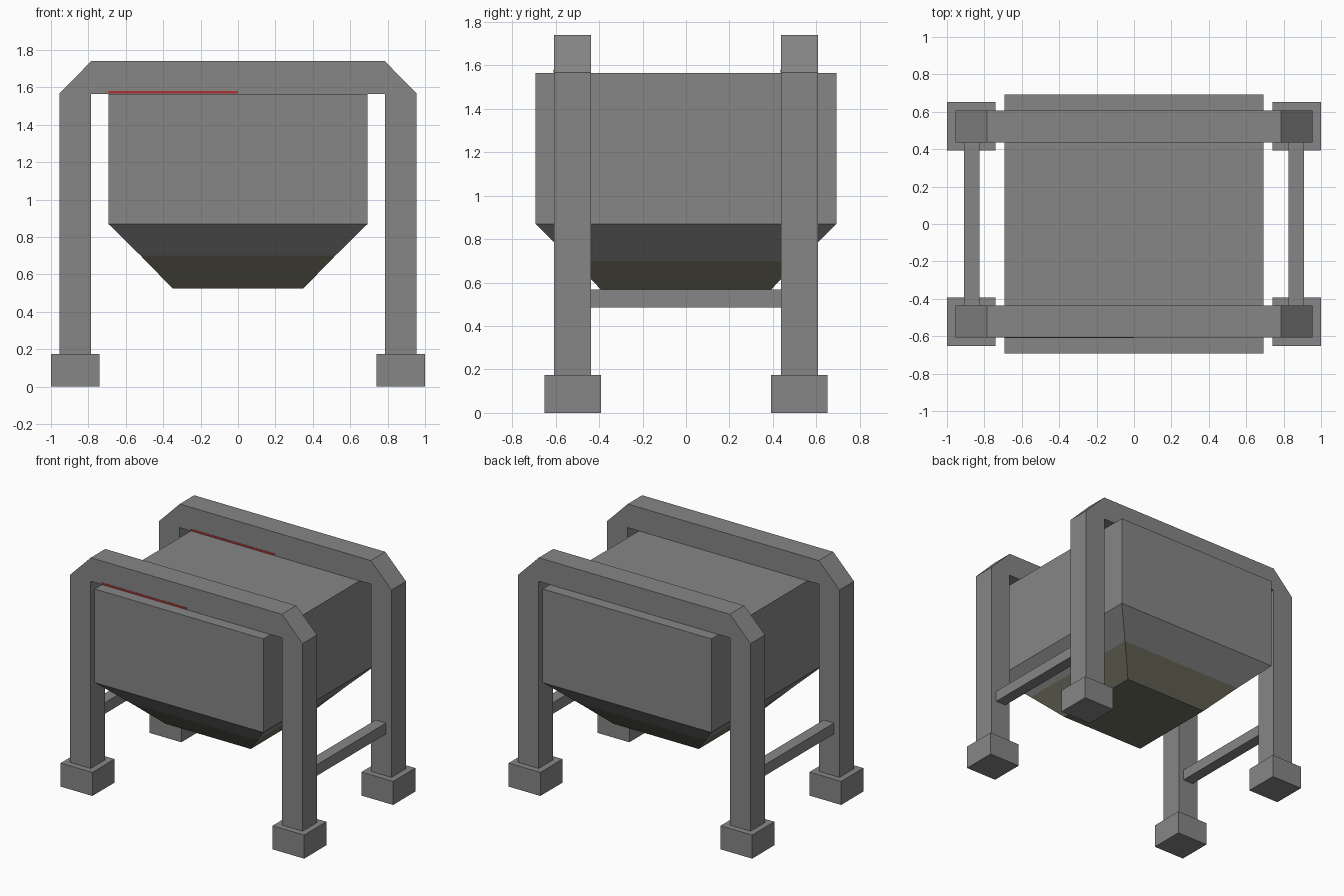
import bpy, bmesh

if "Cube" in bpy.data.objects:
    bpy.data.objects.remove(bpy.data.objects["Cube"])


def material(name, rgb):
    m = bpy.data.materials.new(name)
    m.diffuse_color = (*rgb, 1)
    m.use_nodes = True
    m.node_tree.nodes["Principled BSDF"].inputs["Base Color"].default_value = m.diffuse_color
    return m


GREY = material("steel grey", (0.24, 0.24, 0.24))
OLIVE = material("dark olive", (0.16, 0.16, 0.115))
RED = material("red", (0.42, 0.03, 0.03))


def finish(name, bm, *mats):
    bmesh.ops.recalc_face_normals(bm, faces=bm.faces)
    me = bpy.data.meshes.new(name)
    bm.to_mesh(me)
    bm.free()
    for m in mats:
        me.materials.append(m)
    ob = bpy.data.objects.new(name, me)
    bpy.context.collection.objects.link(ob)
    return ob


def box(name, lo, hi, mat):
    bm = bmesh.new()
    bmesh.ops.create_cube(bm, size=1)
    for v in bm.verts:
        v.co = [(a + b) / 2 + c * (b - a) for a, b, c in zip(lo, hi, v.co)]
    return finish(name, bm, mat)


# Hopper: straight bin with a tapered, olive-tipped funnel
bm = bmesh.new()
rings = []
for x, y, z in [(0.35, 0.35, 0.525), (0.52, 0.52, 0.70),
                (0.693, 0.692, 0.87), (0.693, 0.692, 1.565)]:
    rings.append([bm.verts.new((sx * x, sy * y, z))
                  for sx, sy in ((-1, -1), (1, -1), (1, 1), (-1, 1))])
for a, b in zip(rings, rings[1:]):
    for i in range(4):
        j = (i + 1) % 4
        bm.faces.new((a[i], a[j], b[j], b[i]))
bm.faces.new(rings[0][::-1])
bm.faces.new(rings[-1])
for f in bm.faces:
    f.material_index = 1 if f.calc_center_median().z < 0.69 else 0
finish("hopper", bm, GREY, OLIVE)

# Arched frames with chamfered shoulders, front and back
half = [(0.785, 0.175), (0.955, 0.175), (0.955, 1.567), (0.785, 1.74)]
outline = half + [(-x, z) for x, z in reversed(half)] + [(-0.785, 1.565), (0.785, 1.565)]
for label, y0 in (("front", -0.607), ("back", 0.437)):
    bm = bmesh.new()
    face = bm.faces.new([bm.verts.new((x, y0, z)) for x, z in outline])
    new = bmesh.ops.extrude_face_region(bm, geom=[face])["geom"]
    bmesh.ops.translate(bm, vec=(0, 0.17, 0),
                        verts=[g for g in new if isinstance(g, bmesh.types.BMVert)])
    finish(label + "_arch", bm, GREY)
    # Thin red strip on the front of the beam, left half
    box(label + "_red_strip", (-0.693, y0 - 0.002, 1.567), (0, y0 + 0.001, 1.58), RED)

# Feet and side crossbars
for side, sx in (("left", -1), ("right", 1)):
    x0, x1 = sorted((sx * 0.74, sx))
    for end, sy in (("front", -1), ("back", 1)):
        y0, y1 = sorted((sy * 0.392, sy * 0.652))
        box(f"{end}_{side}_foot", (x0, y0, 0), (x1, y1, 0.175), GREY)
    x0, x1 = sorted((sx * 0.825, sx * 0.91))
    box(side + "_crossbar", (x0, -0.437, 0.485), (x1, 0.437, 0.567), GREY)
